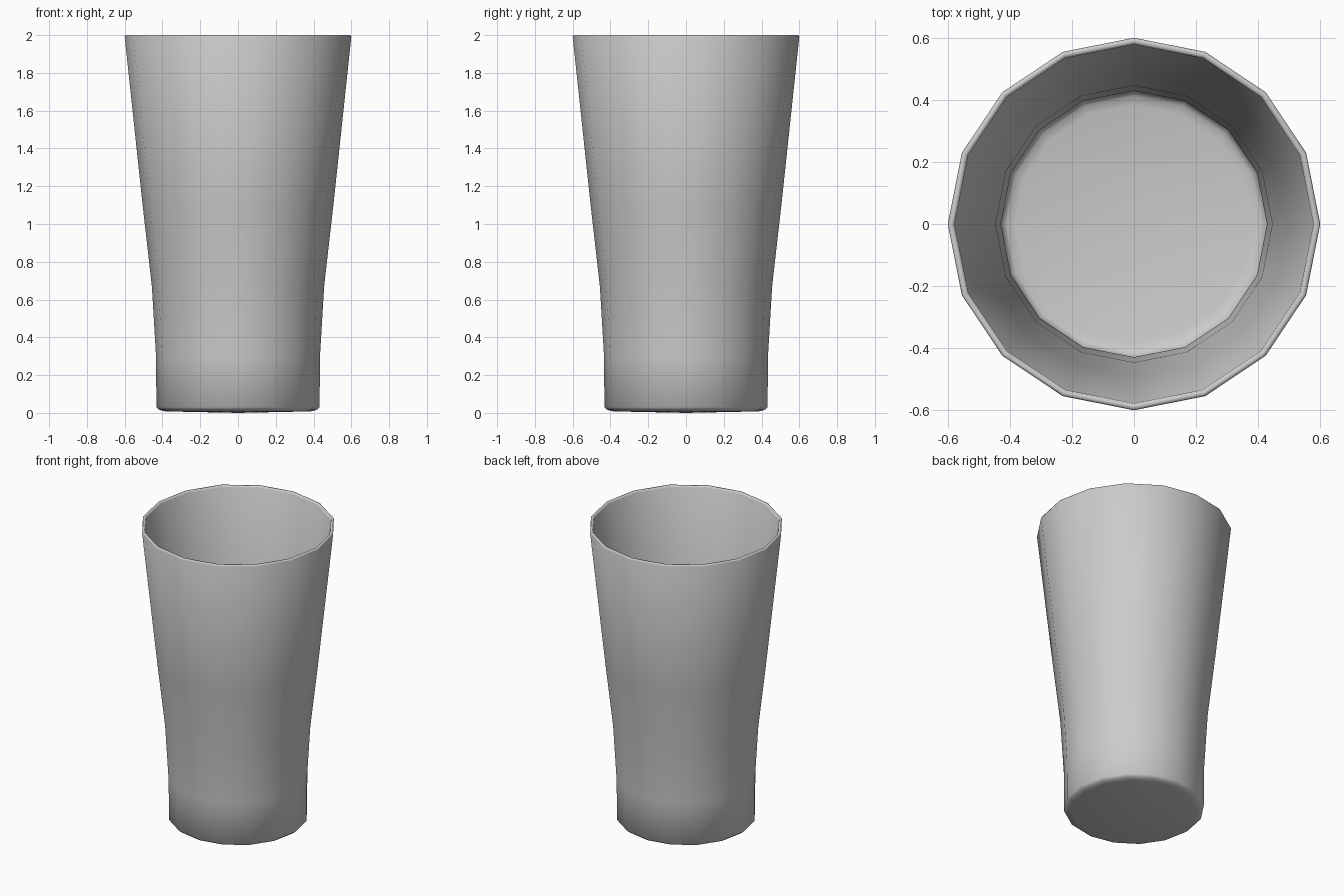
import bpy, bmesh, math

if "Cube" in bpy.data.objects:
    bpy.data.objects.remove(bpy.data.objects["Cube"])

SIDES = 16

# (radius, height) from the base centre, up the outside, over the rim, down inside
PROFILE = [
    (0, 0.0), (0.385, 0.008), (0.415, 0.015), (0.432, 0.03), (0.434, 0.30),
    (0.456, 0.67), (0.505, 1.10), (0.60, 1.992),
    (0.596, 2.0), (0.584, 2.0), (0.578, 1.99),
    (0.493, 1.10), (0.446, 0.67), (0.429, 0.30), (0.428, 0.036),
    (0.412, 0.024), (0.383, 0.017), (0, 0.012),
]

bm = bmesh.new()


def ring(r, z):
    if r == 0:
        return [bm.verts.new((0, 0, z))] * SIDES
    return [bm.verts.new((r * math.cos(2 * math.pi * i / SIDES),
                          r * math.sin(2 * math.pi * i / SIDES), z))
            for i in range(SIDES)]


# Cup shell, lathed around z
rings = [ring(r, z) for r, z in PROFILE]
for a, b in zip(rings, rings[1:]):
    for i in range(SIDES):
        j = (i + 1) % SIDES
        corners = list(dict.fromkeys((a[i], a[j], b[j], b[i])))
        bm.faces.new(corners).smooth = True
bmesh.ops.recalc_face_normals(bm, faces=bm.faces[:])

mesh = bpy.data.meshes.new("drinking_cup")
bm.to_mesh(mesh)
bm.free()
cup = bpy.data.objects.new("drinking_cup", mesh)
bpy.context.collection.objects.link(cup)
